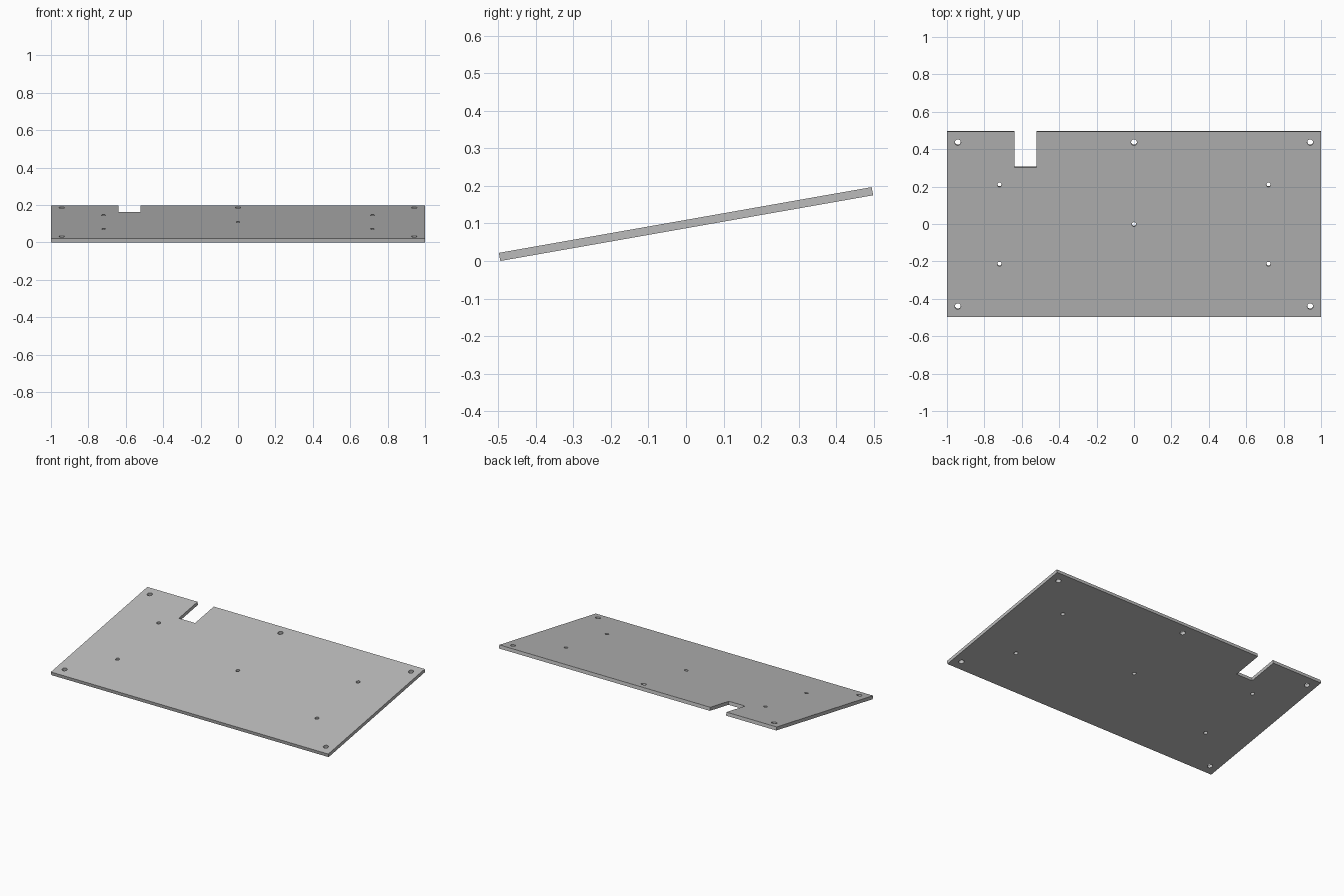
import bpy
import bmesh
from math import cos, sin, pi, radians

if "Cube" in bpy.data.objects:
    bpy.data.objects.remove(bpy.data.objects["Cube"])

HALF_X, HALF_Y, THICK, TILT = 1.0, 0.504, 0.022, radians(10)
NOTCH_L, NOTCH_R, NOTCH_Y = -0.638, -0.521, 0.309

grey = bpy.data.materials.new("plain_grey")
grey.use_nodes = True
colour = (0.5, 0.5, 0.5, 1)
grey.diffuse_color = colour
grey.node_tree.nodes["Principled BSDF"].inputs["Base Color"].default_value = colour

curve = bpy.data.curves.new("tilted_plate", "CURVE")
curve.dimensions = "2D"
curve.fill_mode = "BOTH"
curve.extrude = THICK / 2


def add_loop(points):
    """Closed straight-edged outline; inner loops become holes."""
    spline = curve.splines.new("POLY")
    spline.points.add(len(points) - 1)
    for p, (x, y) in zip(spline.points, points):
        p.co = (x, y, 0, 1)
    spline.use_cyclic_u = True


def add_hole(x, y, radius, sides=24):
    add_loop([(x + radius * cos(2 * pi * i / sides),
               y + radius * sin(2 * pi * i / sides)) for i in range(sides)])


# Plate outline with the notch in the back edge
add_loop([(-HALF_X, -HALF_Y), (HALF_X, -HALF_Y), (HALF_X, HALF_Y),
          (NOTCH_R, HALF_Y), (NOTCH_R, NOTCH_Y),
          (NOTCH_L, NOTCH_Y), (NOTCH_L, HALF_Y), (-HALF_X, HALF_Y)])

# Large mounting holes at the corners and back middle, small ones inside
for sx in (-1, 1):
    for sy in (-1, 1):
        add_hole(sx * 0.942, sy * 0.445, 0.016)
        add_hole(sx * 0.719, sy * 0.215, 0.012)
add_hole(0, 0.445, 0.016)
add_hole(0, 0, 0.012)

# Solid mesh from the profile
source = bpy.data.objects.new("plate_profile", curve)
bpy.context.collection.objects.link(source)
bpy.context.view_layer.update()
mesh = bpy.data.meshes.new_from_object(
    source.evaluated_get(bpy.context.evaluated_depsgraph_get()))
bpy.data.objects.remove(source)

bm = bmesh.new()
bm.from_mesh(mesh)
bmesh.ops.remove_doubles(bm, verts=bm.verts, dist=0.0001)
bmesh.ops.recalc_face_normals(bm, faces=bm.faces)
bm.to_mesh(mesh)
bm.free()
mesh.materials.clear()
mesh.materials.append(grey)

# Tilt so that the front edge rests on the ground
plate = bpy.data.objects.new("tilted_plate", mesh)
bpy.context.collection.objects.link(plate)
plate.rotation_euler.x = TILT
plate.location.z = HALF_Y * sin(TILT) + THICK / 2 * cos(TILT)
bpy.context.view_layer.objects.active = plate
plate.select_set(True)
bpy.ops.object.shade_smooth_by_angle(angle=radians(30))
